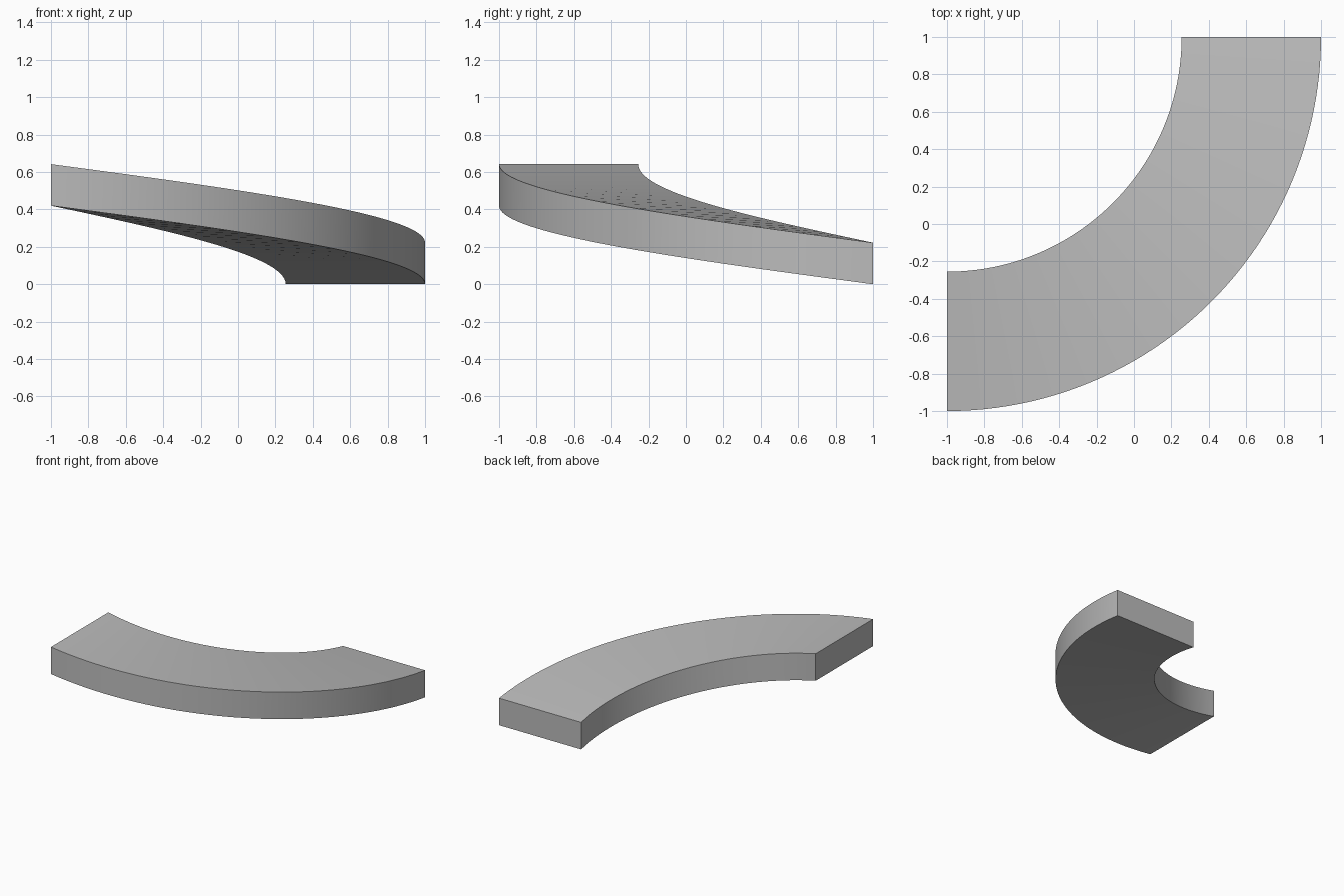
import bpy, bmesh, math
from mathutils import Vector

cube = bpy.data.objects.get("Cube")
if cube:
    bpy.data.objects.remove(cube, do_unlink=True)

INNER, OUTER = 1.255, 2.0
THICK, RISE = 0.222, 0.42
STEPS = 48

# Plain grey
grey = bpy.data.materials.new("plain grey")
grey.use_nodes = True
colour = (0.5, 0.5, 0.5, 1)
grey.diffuse_color = colour
grey.node_tree.nodes["Principled BSDF"].inputs["Base Color"].default_value = colour

# Quarter-turn ramp: a rectangular section swept around a corner while rising
bm = bmesh.new()
centre = Vector((-1, 1, 0))
section = [(INNER, 0), (OUTER, 0), (OUTER, THICK), (INNER, THICK)]
start = bm.faces.new([bm.verts.new(centre + Vector((r, 0, z))) for r, z in section])
swept = bmesh.ops.spin(bm, geom=[start] + start.edges[:] + start.verts[:],
                       cent=centre, axis=(0, 0, 1), angle=-math.pi / 2,
                       dvec=(0, 0, RISE / STEPS), steps=STEPS, use_duplicate=False)

# Close the lower end if the sweep left it open
rim = [e for e in bm.edges if e.is_boundary]
if rim:
    bmesh.ops.holes_fill(bm, edges=rim, sides=4)
bmesh.ops.recalc_face_normals(bm, faces=bm.faces[:])

mesh = bpy.data.meshes.new("curved_ramp")
bm.to_mesh(mesh)
bm.free()
mesh.materials.append(grey)
ramp = bpy.data.objects.new("curved_ramp", mesh)
bpy.context.collection.objects.link(ramp)

# Smooth the sweep, keep the corners sharp
bpy.ops.object.select_all(action="DESELECT")
ramp.select_set(True)
bpy.context.view_layer.objects.active = ramp
bpy.ops.object.shade_smooth_by_angle(angle=math.radians(30))
